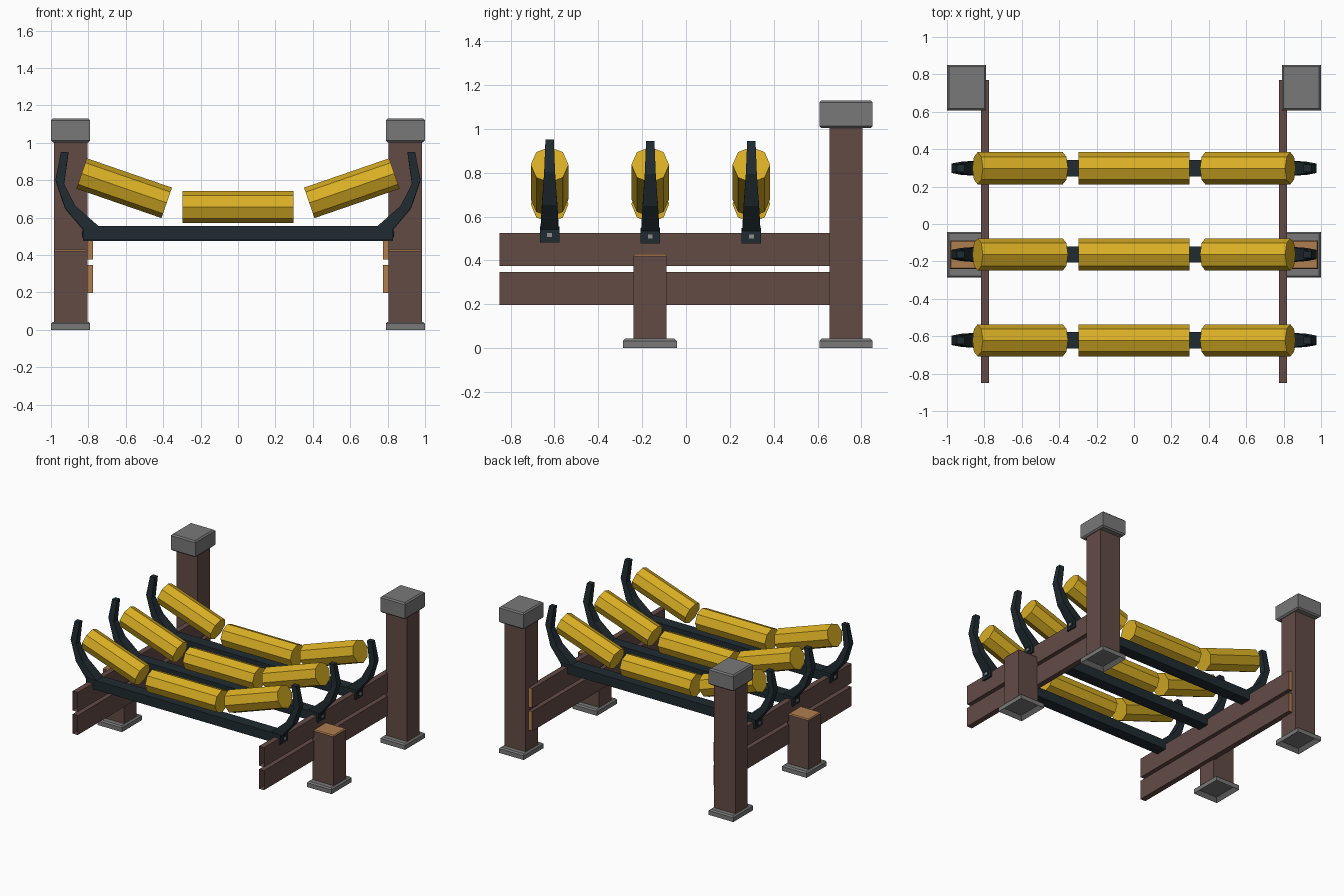
import bpy, bmesh, math
from mathutils import Matrix, Vector

if "Cube" in bpy.data.objects:
    bpy.data.objects.remove(bpy.data.objects["Cube"])


def material(name, rgb):
    m = bpy.data.materials.new(name)
    m.diffuse_color = (*rgb, 1)
    m.use_nodes = True
    m.node_tree.nodes["Principled BSDF"].inputs["Base Color"].default_value = m.diffuse_color
    return m


BROWN = material("brown wood", (0.125, 0.070, 0.060))
ORANGE = material("cut wood", (0.43, 0.21, 0.08))
GRAY = material("gray stone", (0.19, 0.19, 0.19))
DARK = material("dark steel", (0.014, 0.024, 0.030))
GOLD = material("yellow roller", (0.70, 0.43, 0.018))
BOLT = material("bolt gray", (0.28, 0.28, 0.28))


def finish(name, bm, *mats):
    me = bpy.data.meshes.new(name)
    bm.to_mesh(me)
    bm.free()
    for m in mats:
        me.materials.append(m)
    ob = bpy.data.objects.new(name, me)
    bpy.context.collection.objects.link(ob)
    return ob


def box_bm(lo, hi):
    bm = bmesh.new()
    lo, hi = Vector(lo), Vector(hi)
    bmesh.ops.create_cube(bm, size=1)
    for v in bm.verts:
        v.co = (lo + hi) / 2 + v.co * (hi - lo)
    bm.normal_update()
    return bm


def span(s, a, b):
    """x range a..b mirrored to side s"""
    return min(s * a, s * b), max(s * a, s * b)


def chamfer(bm, edges, w):
    bmesh.ops.bevel(bm, geom=edges, offset=w, segments=1, affect='EDGES')
    bm.normal_update()


def foot(name, x, y):
    bm = box_bm((x[0], y[0], 0), (x[1], y[1], 0.043))
    chamfer(bm, [e for e in bm.edges if all(v.co.z > 0.02 for v in e.verts)], 0.01)
    # hollow underside
    under = [f for f in bm.faces if f.normal.z < -0.9]
    bmesh.ops.inset_region(bm, faces=under, thickness=0.04)
    for v in {v for f in under for v in f.verts}:
        v.co.z += 0.025
    finish(name, bm, GRAY)


def post(name, x, y, top):
    bm = box_bm((x[0], y[0], 0.03), (x[1], y[1], top))
    for f in bm.faces:
        f.material_index = 0
    return finish(name, bm, BROWN)


def rail(name, x, z):
    # plank with a raw cut end at the back, open at the front
    bm = box_bm((x[0], -0.85, z[0]), (x[1], 0.77, z[1]))
    for f in bm.faces:
        f.material_index = 1 if f.normal.y > 0.9 else 0
    bmesh.ops.delete(bm, geom=[f for f in bm.faces if f.normal.y < -0.9], context='FACES_ONLY')
    finish(name, bm, BROWN, ORANGE)


def roller(name, a, b, r=0.086):
    a, b = Vector(a), Vector(b)
    d = b - a
    bm = bmesh.new()
    bmesh.ops.create_cone(bm, cap_ends=True, segments=8, radius1=r, radius2=r, depth=d.length)
    tilt = math.atan2(d.z, d.x)
    rot = Matrix.Rotation(-tilt, 4, 'Y') @ Matrix.Rotation(math.pi / 2, 4, 'Y')
    bm.transform(Matrix.Translation((a + b) / 2) @ rot)
    finish(name, bm, GOLD)


def horn(name, s, y, dz):
    # curved end bracket: (outer x, z, inner x, z, half width) at each station
    stations = [(0.83, 0.535, 0.73, 0.535, 0.042), (0.925, 0.647, 0.87, 0.658, 0.035),
                (0.976, 0.797, 0.93, 0.775, 0.025), (0.947, 0.945, 0.906, 0.945, 0.019)]
    bm = bmesh.new()
    rings = []
    for ox, oz, ix, iz, w in stations:
        pts = [(ox, -w, oz), (ox, w, oz), (ix, w, iz), (ix, -w, iz)]
        rings.append([bm.verts.new((s * px, y + py, pz + dz)) for px, py, pz in pts])
    for r0, r1 in zip(rings, rings[1:]):
        for i in range(4):
            j = (i + 1) % 4
            bm.faces.new((r0[i], r0[j], r1[j], r1[i]))
    bm.faces.new(rings[0])
    bm.faces.new(rings[-1])
    bmesh.ops.recalc_face_normals(bm, faces=bm.faces)
    finish(name, bm, DARK)


# Posts, feet, caps and side rails
for s, side in ((-1, "left"), (1, "right")):
    wide, thin = span(s, 0.79, 1.0), span(s, 0.805, 0.985)
    foot(f"{side}_back_foot", wide, (0.609, 0.851))
    post(f"{side}_back_post", thin, (0.655, 0.806), 1.02)
    cap = box_bm((wide[0], 0.608, 1.003), (wide[1], 0.851, 1.13))
    chamfer(cap, [e for e in cap.edges if abs(e.verts[0].co.z - e.verts[1].co.z) < 0.01], 0.01)
    finish(f"{side}_back_cap", cap, GRAY)

    foot(f"{side}_front_foot", wide, (-0.287, -0.042))
    post(f"{side}_front_post", thin, (-0.240, -0.088), 0.421)
    # raw cut top of the short post
    top = box_bm((thin[0], -0.240, 0.421), (thin[1], -0.088, 0.429))
    for v in top.verts:
        if v.co.z > 0.425:
            v.co.x -= math.copysign(0.006, v.co.x - s * 0.895)
            v.co.y -= math.copysign(0.006, v.co.y + 0.164)
    finish(f"{side}_front_post_cut_top", top, ORANGE)

    rail(f"{side}_lower_rail", span(s, 0.774, 0.817), (0.197, 0.347))
    rail(f"{side}_upper_rail", span(s, 0.774, 0.817), (0.375, 0.525))

# Three trough sets: cross beam, horns, bolts and rollers
for n, (y, dz) in enumerate(((-0.622, 0.006), (-0.163, 0), (0.298, 0)), 1):
    beam = box_bm((-0.83, y - 0.044, 0.476 + dz), (0.83, y + 0.044, 0.548 + dz))
    finish(f"cross_beam_{n}", beam, DARK)
    for s, side in ((-1, "left"), (1, "right")):
        horn(f"{side}_horn_{n}", s, y, dz)
        x = span(s, 0.828, 0.834)
        finish(f"{side}_bolt_plate_{n}",
               box_bm((x[0], y - 0.022, 0.494 + dz), (x[1], y + 0.022, 0.526 + dz)), DARK)
        x = span(s, 0.832, 0.838)
        finish(f"{side}_bolt_{n}",
               box_bm((x[0], y - 0.011, 0.501 + dz), (x[1], y + 0.011, 0.519 + dz)), BOLT)
        roller(f"{side}_roller_{n}", (s * 0.381, y, 0.679), (s * 0.836, y, 0.836))
    roller(f"middle_roller_{n}", (-0.298, y, 0.657), (0.298, y, 0.657))
